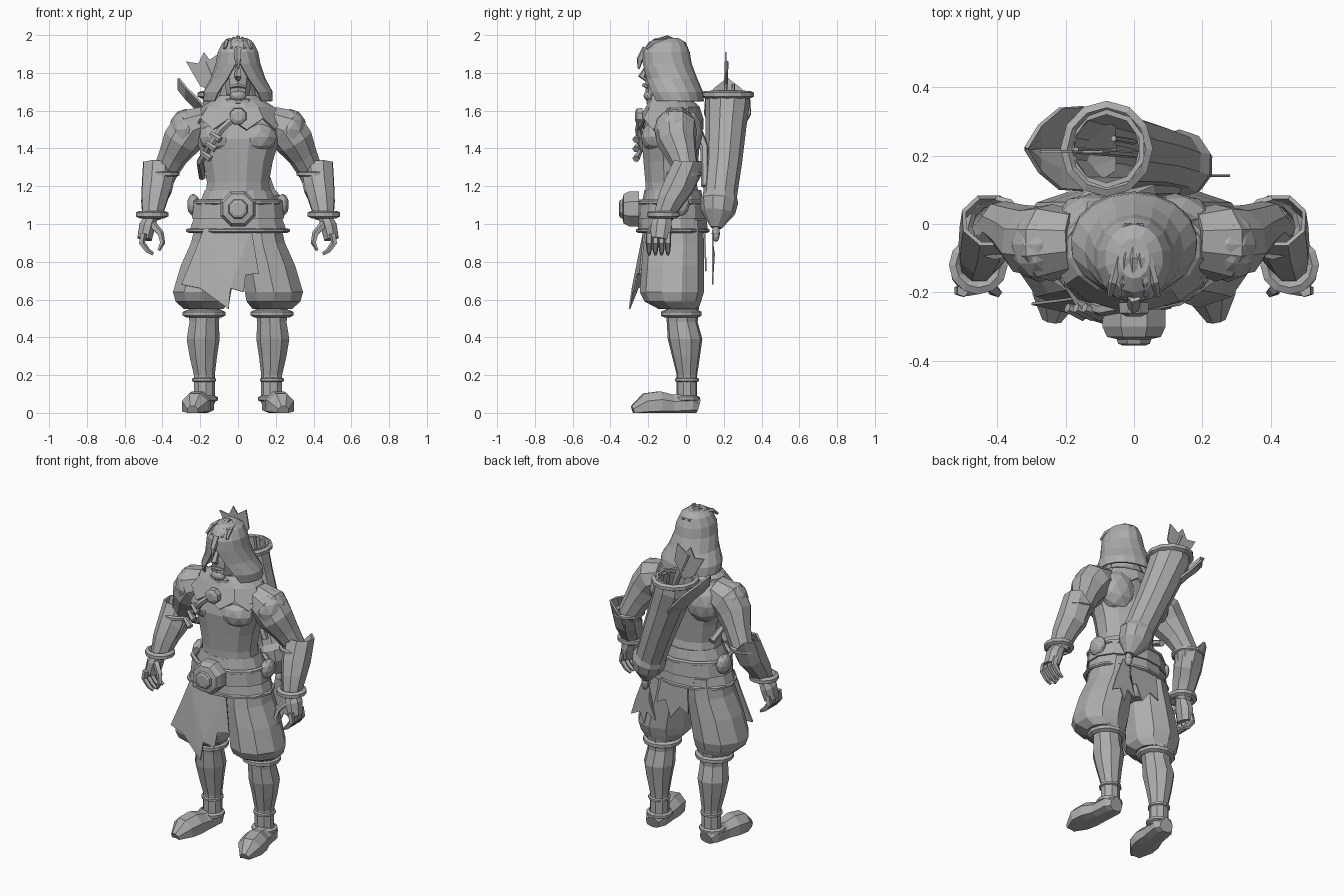
import bpy, bmesh, math
from mathutils import Vector

cube = bpy.data.objects.get("Cube")
if cube:
    bpy.data.objects.remove(cube)

GREY = (0.42, 0.42, 0.42, 1)
grey = bpy.data.materials.new("stone grey")
grey.use_nodes = True
grey.diffuse_color = GREY
grey.node_tree.nodes["Principled BSDF"].inputs["Base Color"].default_value = GREY


def finish(name, bm, mirror=False, thick=0):
    """Turn a bmesh into a flat shaded object with optional modifiers."""
    bmesh.ops.remove_doubles(bm, verts=bm.verts, dist=0.0005)
    bmesh.ops.recalc_face_normals(bm, faces=bm.faces)
    mesh = bpy.data.meshes.new(name)
    bm.to_mesh(mesh)
    bm.free()
    mesh.materials.append(grey)
    obj = bpy.data.objects.new(name, mesh)
    bpy.context.scene.collection.objects.link(obj)
    if thick:
        obj.modifiers.new("thickness", "SOLIDIFY").thickness = thick
    if mirror:
        obj.modifiers.new("mirror", "MIRROR")
    return obj


def skin(name, rings, wrap=True, caps=(True, True), floor=False, **options):
    """Bridge a list of point rings with quads."""
    bm = bmesh.new()
    rows = []
    for ring in rings:
        rows.append([bm.verts.new((p[0], p[1], max(p[2], 0) if floor else p[2])) for p in ring])
    count = len(rows[0])
    for low, high in zip(rows, rows[1:]):
        for i in range(count if wrap else count - 1):
            j = (i + 1) % count
            bm.faces.new((low[i], low[j], high[j], high[i]))
    for row, cap in zip((rows[0], rows[-1]), caps):
        if cap:
            bm.faces.new(row)
    return finish(name, bm, **options)


def loft(name, rings, sides=12, **options):
    """Stack level ellipses given as x, y, z, x radius, y radius."""
    def ring(x, y, z, rx, ry):
        turns = [math.tau * (i + 0.5) / sides for i in range(sides)]
        return [(x + rx * math.cos(a), y + ry * math.sin(a), z) for a in turns]
    return skin(name, [ring(*r) for r in rings], **options)


def tube(name, path, sides=8, flat=1, **options):
    """Sweep a polygon along a path given as x, y, z, radius."""
    pts = [Vector(p[:3]) for p in path]
    whole = (pts[-1] - pts[0]).normalized()
    ref = Vector((0, 0, 1)) if abs(whole.y) > 0.8 else Vector((0, 1, 0))
    rings = []
    for i, p in enumerate(pts):
        along = (pts[min(i + 1, len(pts) - 1)] - pts[max(i - 1, 0)]).normalized()
        u = along.cross(ref).normalized()
        v = along.cross(u)
        turns = [math.tau * (k + 0.5) / sides for k in range(sides)]
        rings.append([p + path[i][3] * (u * math.cos(a) + v * flat * math.sin(a)) for a in turns])
    return skin(name, rings, **options)


def hoop(name, x, y, z, rx, ry, size, **options):
    """Make a thick band around a limb."""
    prof = [(0, -size), (size, -size / 2), (size, size / 2), (0, size), (-size, 0)]
    rings = [[(x + (rx + d) * math.cos(a), y + (ry + d) * math.sin(a), z + h) for d, h in prof]
             for a in [math.tau * k / 12 for k in range(13)]]
    return skin(name, rings, caps=(False, False), **options)


def plate(name, outline, depth):
    """Make a thin cut cloth from an x, z outline; depth gives y."""
    bm = bmesh.new()
    face = bm.faces.new([bm.verts.new((x, depth(x, z), z)) for x, z in outline])
    bmesh.ops.triangulate(bm, faces=[face])
    return finish(name, bm, thick=0.008)


def blob(name, place, size, **options):
    """Make a faceted ellipsoid."""
    bm = bmesh.new()
    bmesh.ops.create_icosphere(bm, subdivisions=2, radius=1)
    bmesh.ops.scale(bm, vec=size, verts=bm.verts)
    bmesh.ops.translate(bm, vec=place, verts=bm.verts)
    return finish(name, bm, **options)


# Torso and chest muscles
loft("torso", [(0, -.07, 1.0, .22, .16), (0, -.07, 1.13, .18, .15), (0, -.08, 1.22, .17, .14),
               (0, -.08, 1.33, .19, .15), (0, -.08, 1.45, .23, .16), (0, -.07, 1.54, .25, .15),
               (0, -.05, 1.61, .2, .12), (0, -.06, 1.66, .11, .09), (0, -.08, 1.74, .08, .08)])
blob("chest_muscle", (.09, -.15, 1.46), (.12, .09, .09), mirror=True)
blob("shoulder_blade", (.12, 0, 1.48), (.12, .09, .13), mirror=True)

# Cowl with a pointed lower edge
cowl = loft("cowl", [(0, -.08, 1.56, .24, .175), (0, -.07, 1.62, .195, .145), (0, -.09, 1.68, .1, .1)],
            sides=16, caps=(False, False), thick=0.012)
for v in list(cowl.data.vertices)[:16:2]:
    v.co.z -= 0.06
hoop("neck_collar", 0, -.1, 1.65, .085, .09, .02)
tube("cowl_clasp", [(0, -.23, 1.57, .048), (0, -.26, 1.57, .045), (0, -.27, 1.57, .025)])

# Head with a beard, nose and mouth
loft("head", [(0, -.15, 1.65, .035, .05), (0, -.13, 1.69, .065, .085), (0, -.115, 1.78, .08, .1),
              (0, -.1, 1.9, .085, .1), (0, -.1, 1.96, .05, .06)], sides=10)
tube("nose", [(0, -.2, 1.84, .012), (0, -.235, 1.78, .02), (0, -.21, 1.765, .012)], sides=5)
blob("chin_beard", (0, -.195, 1.68), (.045, .03, .03))
tube("mouth", [(-.04, -.2, 1.725, .008), (0, -.222, 1.735, .012), (.04, -.2, 1.725, .008)], sides=5)


# Hood: arcs around the head that leave the face open
def arc(y, z, rx, ry, gap):
    turns = [-math.pi / 2 + gap + (math.tau - 2 * gap) * i / 14 for i in range(15)]
    return [(rx * math.cos(a), y + ry * math.sin(a), z) for a in turns]


skin("hood", [arc(-.05, 1.65, .185, .145, .75), arc(-.06, 1.7, .185, .15, .6), arc(-.08, 1.77, .145, .14, .4),
              arc(-.1, 1.85, .12, .13, .1), arc(-.105, 1.91, .11, .125, 0), arc(-.1, 1.96, .085, .1, 0),
              arc(-.1, 1.985, .045, .06, 0)], wrap=False, caps=(False, True), thick=0.01)
for k in range(-2, 3):
    s = k * 0.022
    tube("hood_ridge", [(s * 1.6, -.21, 1.93, .008), (s * 1.4, -.17, 1.965, .013),
                        (s, -.1, 1.988 - abs(s) / 3, .012), (s / 2, 0, 1.95, .006)], sides=5)
tube("hood_peak", [(0, -.21, 1.93, .022), (0, -.245, 1.87, .018), (0, -.25, 1.82, .005)], sides=5)

# Arms, bracers and wrist rings
tube("upper_arm", [(.17, -.05, 1.54, .09), (.25, -.055, 1.51, .115), (.3, -.05, 1.44, .105),
                   (.345, -.02, 1.36, .08), (.385, 0, 1.28, .068), (.42, -.04, 1.2, .065)], sides=9, mirror=True)
blob("upper_arm_muscle", (.275, -.06, 1.5), (.09, .11, .11), mirror=True)
tube("forearm", [(.39, .01, 1.28, .06), (.415, -.03, 1.2, .075), (.44, -.08, 1.12, .062),
                 (.455, -.12, 1.05, .048)], mirror=True)
bracer = tube("bracer", [(.42, .01, 1.3, .088), (.43, -.04, 1.2, .085), (.445, -.085, 1.12, .072),
                         (.455, -.12, 1.04, .055)], caps=(False, False), thick=0.012, mirror=True)
for v in bracer.data.vertices:
    if v.co.z > 1.25 and v.co.x > .45:
        v.co.z = 1.33
hoop("bracer_top_band", .405, -.01, 1.265, .08, .08, .014, mirror=True)
hoop("wrist_ring", .455, -.12, 1.05, .066, .066, .02, mirror=True)

# Hands with curled fingers
tube("palm", [(.455, -.12, 1.05, .035), (.48, -.13, .99, .046), (.495, -.14, .92, .042)], flat=1.3, mirror=True)
for k in range(4):
    y = -.195 + .033 * k
    tube("finger", [(.5, y, .95, .019), (.51, y, .9, .018), (.48, y, .86, .015), (.45, y, .84, .009)],
         sides=5, mirror=True)
tube("thumb", [(.455, -.16, 1, .022), (.41, -.19, .95, .018), (.4, -.2, .9, .015), (.42, -.2, .86, .008)],
     sides=5, mirror=True)

# Tunic skirt, belt and buckle
loft("tunic_skirt", [(0, -.07, .96, .265, .185), (0, -.07, 1.03, .24, .18), (0, -.07, 1.18, .18, .15)],
     sides=14, thick=0.01, caps=(False, False))
hoop("skirt_hem", 0, -.07, .965, .262, .182, .012)
loft("belt", [(0, -.07, 1.03, .25, .19), (0, -.07, 1.11, .24, .185)], sides=14,
     caps=(False, False), thick=0.02)
hoop("belt_edge", 0, -.07, 1.115, .23, .18, .014)
tube("buckle", [(0, -.25, 1.08, .1), (0, -.3, 1.08, .1), (0, -.33, 1.08, .085), (0, -.335, 1.08, .06),
                (0, -.337, 1.08, .055), (0, -.35, 1.08, .05), (0, -.355, 1.08, .035)])
blob("belt_pouch", (.235, -.04, 1.1), (.035, .06, .06), mirror=True)

# Front loincloth and ragged back cloth
plate("loincloth", [(-.18, .98), (.07, .98), (.11, .74), (.04, .73), (.03, .64), (-.04, .66), (-.05, .55),
                    (-.2, .66), (-.3, .68), (-.23, .85)],
      lambda x, z: -.245 - (1 - z) * .13 + abs(x + .05) * .2)
plate("back_cloth", [(-.08, .98), (.1, .98), (.13, .82), (.07, .85), (.03, .75), (-.03, .83), (-.09, .8)],
      lambda x, z: .1 + (1 - z) * .04)

# Baggy breeches, legs and boots
loft("breeches", [(.115, -.06, 1.02, .11, .15), (.13, -.065, .9, .125, .16), (.16, -.07, .78, .15, .165),
                  (.19, -.075, .64, .162, .17), (.188, -.07, .59, .15, .15), (.182, -.04, .55, .11, .105)],
     sides=10, mirror=True)
loft("hips", [(0, -.065, .82, .06, .11), (0, -.065, .9, .14, .14), (0, -.065, 1, .2, .16)])
hoop("knee_band", .18, -.025, .525, .093, .088, .02, mirror=True)
loft("lower_leg", [(.18, -.02, .56, .09, .09), (.182, -.02, .48, .08, .083), (.187, -.005, .39, .09, .093),
                   (.186, 0, .3, .075, .075), (.18, .005, .2, .057, .055), (.18, .005, .05, .058, .055)],
     sides=9, mirror=True)
hoop("ankle_ring", .18, .005, .175, .052, .052, .012, mirror=True)
tube("boot", [(.185, .065, .03, .045), (.187, .03, .04, .066), (.2, -.07, .035, .066), (.215, -.14, .04, .08),
              (.228, -.21, .035, .075), (.24, -.28, .01, .03)], floor=True, mirror=True)
hoop("boot_cuff", .183, .002, .075, .06, .055, .016, mirror=True)

# Chest strap with small vials
tube("strap", [(-.01, -.235, 1.57, .02), (-.09, -.25, 1.5, .02), (-.15, -.235, 1.41, .02),
               (-.2, -.15, 1.33, .02), (-.19, .02, 1.25, .02)], sides=6)
for k in range(3):
    x, z = -.115 - .025 * k, 1.46 - .05 * k
    tube("vial", [(x - .03, -.245, z + .02, .014), (x + .02, -.265, z - .015, .02)], sides=6)

# Quiver slung across the back
tube("quiver", [(-.08, .22, 1.7, .115), (-.075, .22, 1.64, .118), (-.03, .212, 1.52, .108), (.045, .2, 1.33, .097),
                (.115, .18, 1.15, .09), (.13, .175, 1.12, .102), (.145, .17, 1.06, .09), (.165, .16, .98, .03)],
     sides=10, caps=(False, True), thick=0.015)
hoop("quiver_rim", -.08, .22, 1.685, .115, .12, .02)
blob("quiver_tip", (.172, .158, .95), (.022, .022, .045))
skin("quiver_flap", [[(x, .22 + w * t, z + .06 * abs(t)) for t in (-1, -.5, 0, .5, 1)]
                     for x, z, w in [(-.06, 1.42, .07), (-.15, 1.52, .125), (-.22, 1.6, .12),
                                     (-.28, 1.66, .07), (-.32, 1.71, .005)]],
     wrap=False, caps=(False, False), thick=0.012)
tube("quiver_strap", [(-.05, .06, 1.5, .025), (.04, .1, 1.4, .025), (.12, .1, 1.2, .02)], sides=6)

# Arrow with notched feathers, and the ribbon at the quiver tip
tube("arrow_shaft", [(.03, .2, 1.4, .01), (-.17, .215, 1.86, .01)], sides=6)
plate("arrow_feathers", [(-.13, 1.7), (-.2, 1.73), (-.275, 1.86), (-.21, 1.85), (-.18, 1.91), (-.15, 1.87),
                         (-.09, 1.91), (-.07, 1.8)], lambda x, z: .215)
tube("second_shaft", [(0, .24, 1.4, .009), (-.06, .25, 1.74, .009)], sides=6)
plate("ribbon", [(.16, .95), (.2, .95), (.25, .82), (.28, .72), (.22, .75), (.19, .68), (.17, .76), (.11, .72),
                 (.15, .84)], lambda x, z: .145)
